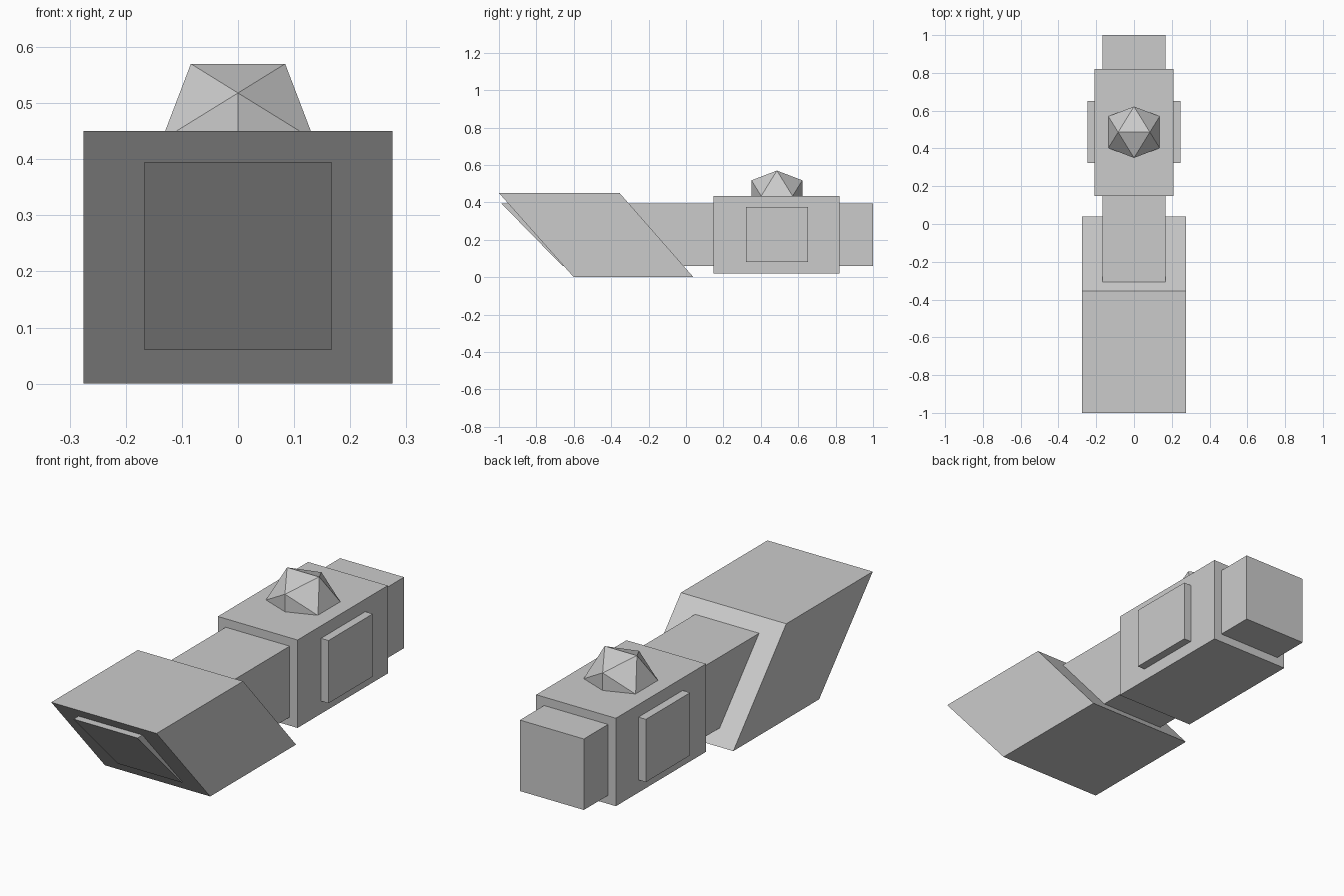
import bpy
import bmesh
from mathutils import Vector

if "Cube" in bpy.data.objects:
    bpy.data.objects.remove(bpy.data.objects["Cube"])


def finish(name, bm):
    bmesh.ops.recalc_face_normals(bm, faces=bm.faces)
    mesh = bpy.data.meshes.new(name)
    bm.to_mesh(mesh)
    bm.free()
    obj = bpy.data.objects.new(name, mesh)
    bpy.context.collection.objects.link(obj)
    return obj


def side_prism(name, profile, x0, x1):
    """Extrude a (y, z) side profile from x0 to x1."""
    bm = bmesh.new()
    face = bm.faces.new([bm.verts.new((x0, y, z)) for y, z in profile])
    ext = bmesh.ops.extrude_face_region(bm, geom=[face])
    verts = [g for g in ext["geom"] if isinstance(g, bmesh.types.BMVert)]
    bmesh.ops.translate(bm, verts=verts, vec=(x1 - x0, 0, 0))
    return finish(name, bm)


def rect(y0, y1, z0, z1):
    return [(y0, z0), (y1, z0), (y1, z1), (y0, z1)]


# Slanted front block
side_prism("slanted_head",
           [(-0.6, 0), (0.04, 0), (-0.355, 0.45), (-1.0, 0.45)], -0.275, 0.275)

# Long core running through everything, with a slanted front end
side_prism("core_bar",
           [(-0.66, 0.06), (1.0, 0.06), (1.0, 0.395), (-0.988, 0.395)], -0.167, 0.167)

# Rear sleeve and its two side panels
side_prism("rear_sleeve", rect(0.147, 0.82, 0.02, 0.435), -0.208, 0.208)
for label, s in (("left", -1), ("right", 1)):
    side_prism(f"side_panel_{label}", rect(0.322, 0.652, 0.08, 0.376), s * 0.19, s * 0.247)

# Icosahedron knob, edge-up, half sunk into the sleeve
a, b = 0.084, 0.136
centre = Vector((0, 0.486, 0.434))
bm = bmesh.new()
for s in (-1, 1):
    for t in (-1, 1):
        for p in ((s * a, 0, t * b), (s * b, t * a, 0), (0, s * b, t * a)):
            bm.verts.new(centre + Vector(p))
bmesh.ops.convex_hull(bm, input=bm.verts)
finish("top_knob", bm)
